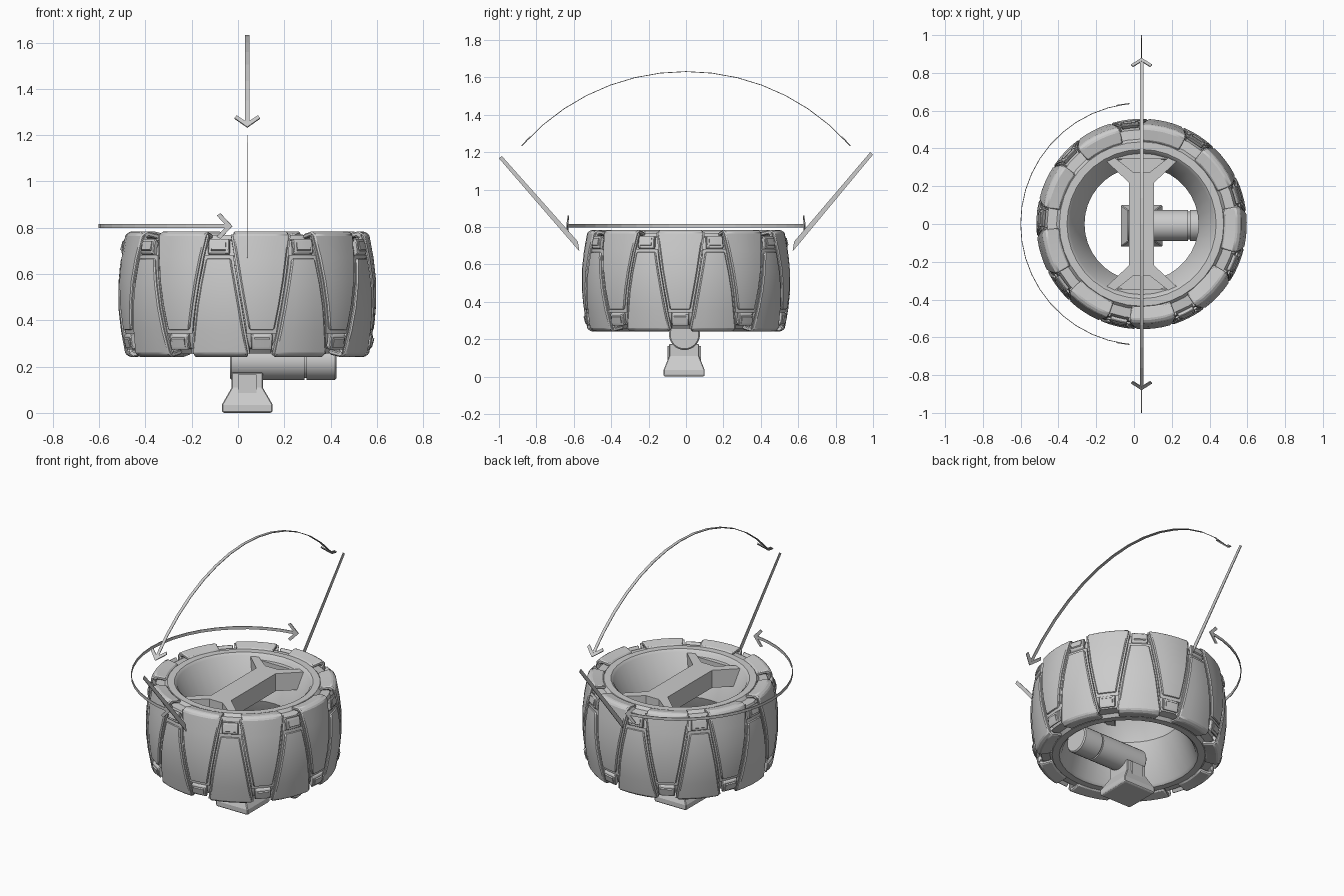
import bpy, bmesh, math
from mathutils import Vector as V

if "Cube" in bpy.data.objects:
    bpy.data.objects.remove(bpy.data.objects["Cube"])

CX, MID = 0.04, 0.5125          # wheel axis x, wheel mid height

grey = bpy.data.materials.new("plain grey")
grey.diffuse_color = (0.6, 0.6, 0.6, 1)
grey.use_nodes = True
grey.node_tree.nodes["Principled BSDF"].inputs["Base Color"].default_value = grey.diffuse_color


def finish(name, bm, smooth=None, bevel=0):
    bmesh.ops.recalc_face_normals(bm, faces=bm.faces)
    me = bpy.data.meshes.new(name)
    bm.to_mesh(me)
    bm.free()
    me.materials.append(grey)
    ob = bpy.data.objects.new(name, me)
    bpy.context.collection.objects.link(ob)
    if bevel:
        m = ob.modifiers.new("bevel", 'BEVEL')
        m.width, m.segments, m.limit_method = bevel, 1, 'ANGLE'
        m.angle_limit = math.radians(40)
    if smooth:
        bpy.ops.object.select_all(action='DESELECT')
        ob.select_set(True)
        bpy.context.view_layer.objects.active = ob
        bpy.ops.object.shade_smooth_by_angle(angle=math.radians(smooth))
    return ob


def loft(bm, rings, closed=True, caps=True):
    """Skin a list of equal-length point rings."""
    vs = [[bm.verts.new(p) for p in r] for r in rings]
    n = len(vs[0])
    pairs = list(zip(vs, vs[1:])) + ([] if caps else [(vs[-1], vs[0])])
    for a, b in pairs:
        for i in range(n if closed else n - 1):
            j = (i + 1) % n
            bm.faces.new((a[i], a[j], b[j], b[i]))
    if caps:
        bm.faces.new(vs[0])
        bm.faces.new(vs[-1])


def prism(bm, pts, off):
    pts, off = [V(p) for p in pts], V(off)
    loft(bm, [pts, [p + off for p in pts]])


def box(bm, x0, x1, y0, y1, z0, z1):
    prism(bm, [(x0, y0, z0), (x1, y0, z0), (x1, y1, z0), (x0, y1, z0)], (0, 0, z1 - z0))


def polar(r, a, z):
    return V((CX + r * math.cos(a), r * math.sin(a), z))


# tyre core: lathed closed profile, hole narrows toward the middle
half = [(0.38, 0.755), (0.395, 0.768), (0.435, 0.768), (0.45, 0.75), (0.50, 0.745),
        (0.522, 0.70), (0.53, 0.60)]
prof = [(0.302, MID)] + half + [(0.532, MID)] + [(r, 2 * MID - z) for r, z in reversed(half)]
bm = bmesh.new()
loft(bm, [[polar(r, 2 * math.pi * k / 36, z) for r, z in prof] for k in range(36)], caps=False)
finish("tyre_core", bm, 35)


def patch(bm, path, centre, flip, depth=0.85, n=4):
    """Curved raised pad: path of (radius, height, half angle in degrees)."""
    rings = []
    for r, z, h in path:
        ri, zi = 0.40 + (r - 0.40) * depth, MID + (z - MID) * (0.4 + 0.6 * depth)
        if flip:
            z, zi = 2 * MID - z, 2 * MID - zi
        ang = [math.radians(centre + h * (2 * i / n - 1)) for i in range(n + 1)]
        rings.append([polar(r, a, z) for a in ang] + [polar(ri, a, zi) for a in reversed(ang)])
    loft(bm, rings)


# tread blocks: nine wide at the top, nine wide at the bottom, interlocking
block = [(0.44, 0.772, 13.6), (0.505, 0.785, 13.6), (0.528, 0.77, 13.4), (0.546, 0.67, 11.4),
         (0.557, 0.57, 9.7), (0.557, 0.47, 7.9), (0.550, 0.39, 6.4), (0.545, 0.355, 5.8)]
border = [(r - 0.011, z, h + 1.15) for r, z, h in block[2:-1]] + [(0.533, 0.342, 6.9)]
frame = [(0.528, 0.755, 5.0), (0.538, 0.735, 5.0), (0.544, 0.69, 5.0)]
insert = [(0.539, 0.742, 3.4), (0.549, 0.705, 3.4)]
parts = {"tread_blocks": (block, 0, 0.006), "tread_borders": (border, 0, 0),
         "notch_frames": (frame, 1, 0.004), "notch_inserts": (insert, 1, 0)}
for name, (path, notch, bev) in parts.items():
    bm = bmesh.new()
    for k in range(18):
        a = -83.3 + 20 * k
        patch(bm, path, a, (k + notch) % 2 == 1)
    finish(name, bm, 30, bev)

# spoke: straight bar with forked ends
bm = bmesh.new()
box(bm, CX - 0.067, CX + 0.067, -0.225, 0.225, 0.64, 0.75)
for sx in (1, -1):
    for sy in (1, -1):
        arm = [(0, .22), (.067, .22), (.19, .335), (.14, .35), (.045, .275), (0, .275)]
        prism(bm, [(CX + sx * x, sy * y, 0.64) for x, y in arm], (0, 0, 0.11))
finish("spoke", bm)

# sunken floors and end walls in the forks
bm = bmesh.new()
for s in (1, -1):
    prism(bm, [(CX - .045, s * .27, .65), (CX + .045, s * .27, .65),
               (CX + .14, s * .35, .65), (CX - .14, s * .35, .65)], (0, 0, 0.04))
    prism(bm, [(CX - .15, s * .345, .65), (CX + .15, s * .345, .65),
               (CX + .08, s * .375, .65), (CX - .08, s * .375, .65)], (0, 0, 0.085))
finish("spoke_pockets", bm)

# axle: two cylinder lengths with a groove between
bm = bmesh.new()
ax = [(-0.035, 0.076), (-0.028, 0.083), (0.287, 0.083), (0.287, 0.074), (0.296, 0.074),
      (0.296, 0.083), (0.418, 0.083), (0.425, 0.076)]
loft(bm, [[(x, -0.008 + r * math.cos(math.tau * i / 28), 0.225 + r * math.sin(math.tau * i / 28))
           for i in range(28)] for x, r in ax])
finish("axle", bm, 35)

# foot: square base tapering to a post
bm = bmesh.new()
secs = [(0, .103, .105), (.007, .11, .11), (.035, .11, .11), (.11, .067, .08), (.175, .067, .08)]
loft(bm, [[(CX + sx * hx, -0.01 + sy * hy, z) for sx, sy in ((-1, -1), (1, -1), (1, 1), (-1, 1))]
          for z, hx, hy in secs])
finish("foot", bm, 0, 0.004)
bm = bmesh.new()
box(bm, 0, 0.08, -0.1, 0.08, 0.03, 0.165)
finish("foot_panel", bm)


# flat motion arrows
def ribbon(bm, pts, side, thick):
    """Thin strip along points; side and thick give the half extents per point."""
    loft(bm, [[p - s - t, p + s - t, p + s + t, p - s + t]
              for p, s, t in zip(pts, side, thick)])


def chevron(bm, tip, d, s):
    d, s = d.normalized(), s.normalized()
    n = d.cross(s) * 0.003
    pts = [tip, tip - d * .052 + s * .055, tip - d * .068 + s * .046, tip - d * .026,
           tip - d * .068 - s * .046, tip - d * .052 - s * .055]
    prism(bm, [p - n for p in pts], n * 2)


def arc_arrow(name, centre, e1, e2, radius, a0, a1, side, n):
    """Arc from a0 to a1 degrees in the e1, e2 plane, with a head at each end."""
    bm = bmesh.new()
    angs = [math.radians(a0 + (a1 - a0) * i / n) for i in range(n + 1)]
    rad = [e1 * math.cos(a) + e2 * math.sin(a) for a in angs]
    pts = [centre + d * radius for d in rad]
    ribbon(bm, pts, [side * 0.009] * (n + 1), [d * 0.002 for d in rad])
    for a, sg in ((angs[0], -1), (angs[-1], 1)):
        d = (e2 * math.cos(a) - e1 * math.sin(a)) * sg
        p = centre + (e1 * math.cos(a) + e2 * math.sin(a)) * radius
        chevron(bm, p + d * 0.025, d, side)
    finish(name, bm)


X, Y, Z = V((1, 0, 0)), V((0, 1, 0)), V((0, 0, 1))
arc_arrow("turn_arrow", V((CX, 0, 0.807)), X, Y, 0.64, 98, 262, Z, 20)
arc_arrow("tilt_arrow", V((CX, 0, 0.463)), Y, Z, 1.168, 42.5, 137.5, X, 14)

# slanted limit markers
for name, s, dz in (("back_marker", 1, 0), ("front_marker", -1, -0.02)):
    bm = bmesh.new()
    prof = [(0.57, 0.67), (0.578, 0.722), (0.985, 1.2), (1.0, 1.187), (0.592, 0.695)]
    prism(bm, [(CX - 0.002, s * y, z + (dz if z > 1 else 0)) for y, z in prof], (0.004, 0, 0))
    finish(name, bm)
